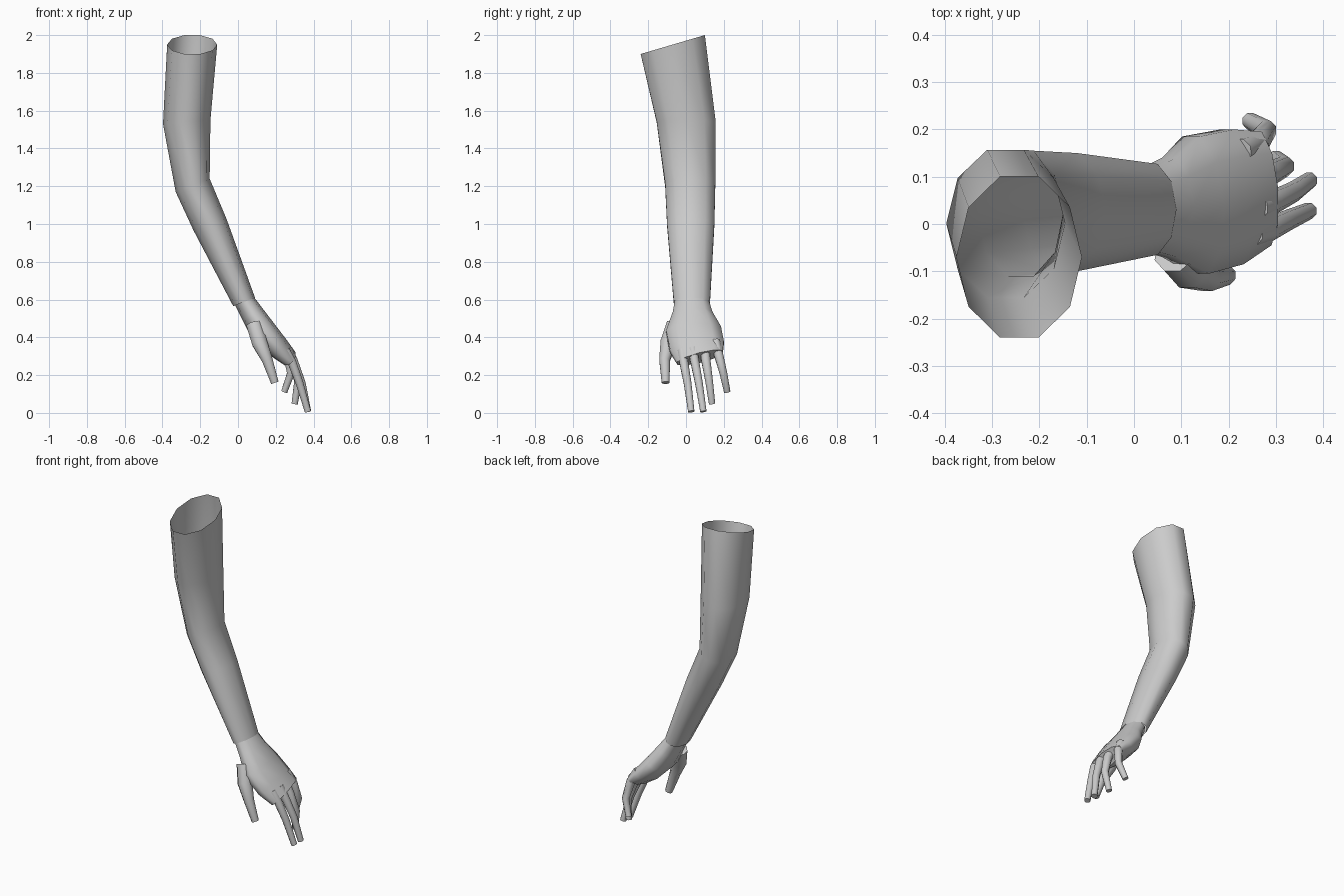
import bpy, bmesh
from math import sin, cos, pi
from mathutils import Vector

if "Cube" in bpy.data.objects:
    bpy.data.objects.remove(bpy.data.objects["Cube"])


def skin(name, rings, cap_start=False, cap_end=False):
    """Bridge a list of equal-sized point rings into a smooth tube."""
    bm = bmesh.new()
    loops = [[bm.verts.new(p) for p in ring] for ring in rings]
    n = len(loops[0])
    for a, b in zip(loops, loops[1:]):
        for i in range(n):
            j = (i + 1) % n
            bm.faces.new((a[i], a[j], b[j], b[i])).smooth = True
    if cap_start:
        bm.faces.new(loops[0])
    if cap_end:
        bm.faces.new(loops[-1])
    bmesh.ops.recalc_face_normals(bm, faces=bm.faces)
    mesh = bpy.data.meshes.new(name)
    bm.to_mesh(mesh)
    bm.free()
    obj = bpy.data.objects.new(name, mesh)
    bpy.context.collection.objects.link(obj)
    return obj


def section(left, right, y0, y1, slant=(0, 0), n=10):
    """Oval ring given by its side-view edge points, y range and x/z slant along y."""
    l, r = Vector((left[0], 0, left[1])), Vector((right[0], 0, right[1]))
    mid = (l + r) / 2 + Vector((0, (y0 + y1) / 2, 0))
    across = (r - l) / 2
    depth = Vector((slant[0], (y1 - y0) / 2, slant[1])) / sin(0.4 * pi)
    return [mid + across * cos(2 * pi * i / n) + depth * sin(2 * pi * i / n)
            for i in range(n)]


def digit(name, path, radii, n=8):
    """Tapered finger following a few joint positions."""
    pts = [Vector(p) for p in path]
    rings = []
    for k, (p, r) in enumerate(zip(pts, radii)):
        d = (pts[min(k + 1, len(pts) - 1)] - pts[max(k - 1, 0)]).normalized()
        u = Vector((0, 1, 0))
        u = (u - d * u.dot(d)).normalized()
        v = d.cross(u)
        rings.append([p + r * (u * cos(2 * pi * (i + .5) / n) + v * sin(2 * pi * (i + .5) / n))
                      for i in range(n)])
    return skin(name, rings, True, True)


# Upper arm and forearm, open at the slanted shoulder cut
skin("arm", [
    section((-0.375, 1.95), (-0.11, 1.95), -0.24, 0.10, (0, 0.05)),
    section((-0.397, 1.53), (-0.146, 1.55), -0.155, 0.157),
    section((-0.33, 1.17), (-0.15, 1.24), -0.11, 0.155),
    section((-0.235, 0.965), (-0.06, 1.025), -0.10, 0.15),
    section((-0.025, 0.565), (0.09, 0.61), -0.065, 0.127),
])

# Palm, wrist to knuckles
skin("palm", [
    section((-0.015, 0.57), (0.083, 0.615), -0.058, 0.12),
    section((0.025, 0.49), (0.125, 0.56), -0.07, 0.14),
    section((0.07, 0.40), (0.19, 0.475), -0.105, 0.185, (-0.01, 0.01)),
    section((0.16, 0.31), (0.255, 0.39), -0.085, 0.20, (-0.01, 0.02)),
    section((0.235, 0.265), (0.305, 0.32), -0.045, 0.195, (-0.01, 0.03)),
], True, True)

# Fingers and thumb
digit("index_finger", [(0.25, -0.02, 0.33), (0.285, -0.012, 0.27), (0.325, 0.008, 0.16),
                       (0.37, 0.028, 0.007)], [.027, .025, .022, .018])
digit("middle_finger", [(0.26, 0.035, 0.34), (0.292, 0.045, 0.28), (0.337, 0.068, 0.16),
                        (0.371, 0.092, 0.007)], [.027, .025, .022, .018])
digit("ring_finger", [(0.25, 0.10, 0.35), (0.285, 0.105, 0.28), (0.318, 0.122, 0.17),
                      (0.30, 0.138, 0.048)], [.027, .026, .022, .018])
digit("little_finger", [(0.225, 0.155, 0.38), (0.262, 0.172, 0.31), (0.28, 0.198, 0.21),
                        (0.245, 0.218, 0.112)], [.027, .026, .022, .018])
digit("thumb", [(0.085, -0.06, 0.47), (0.115, -0.095, 0.37), (0.155, -0.113, 0.28),
                (0.195, -0.108, 0.16)], [.045, .044, .031, .022])
